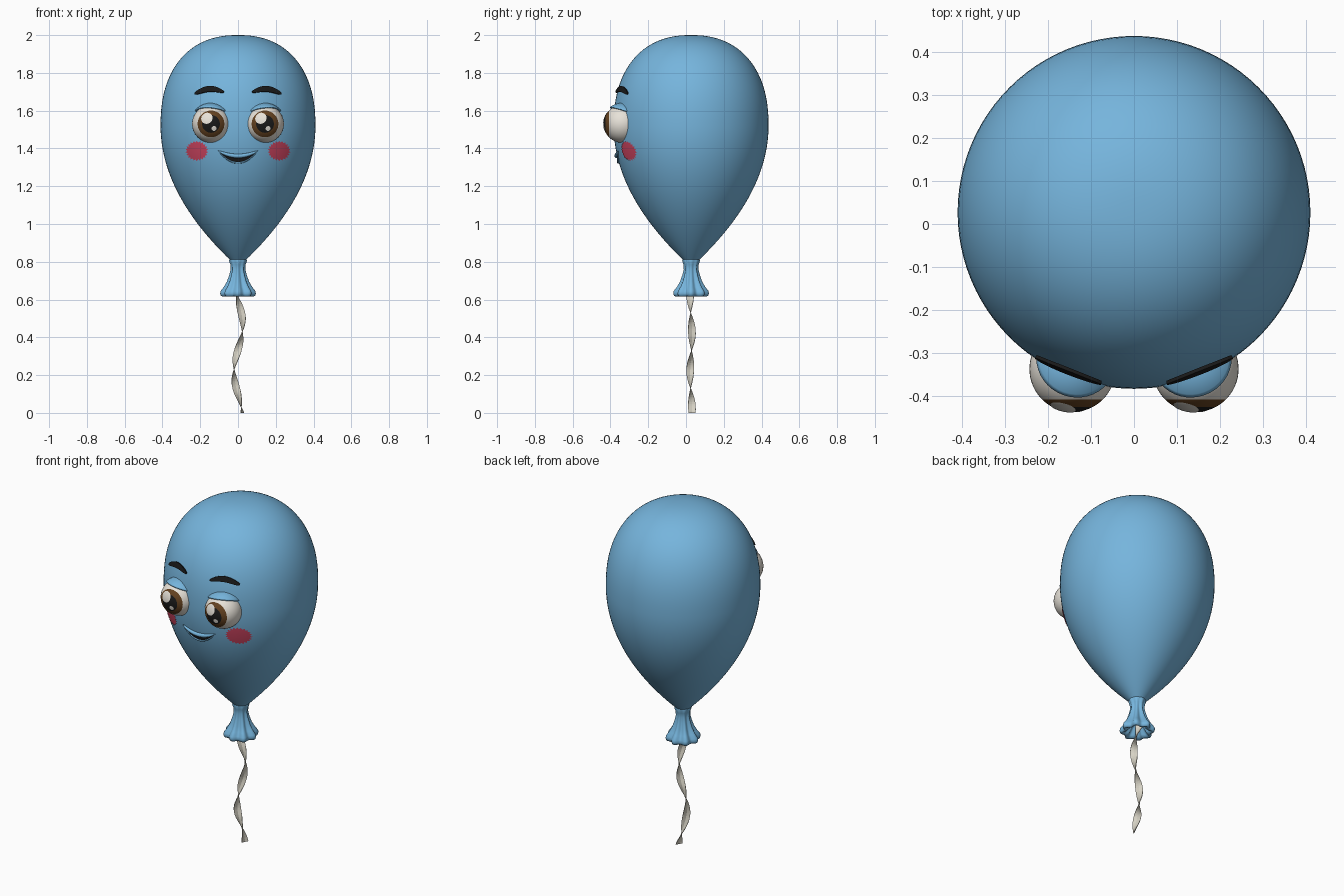
import bpy, bmesh, math
from mathutils import Vector

cube = bpy.data.objects.get("Cube")
if cube:
    bpy.data.objects.remove(cube)

CY = 0.027          # balloon axis in y
TAU = math.tau


def material(name, rgb):
    m = bpy.data.materials.new(name)
    m.use_nodes = True
    m.diffuse_color = (*rgb, 1)
    m.node_tree.nodes["Principled BSDF"].inputs["Base Color"].default_value = (*rgb, 1)
    return m


BLUE = material("sky_blue", (0.18, 0.46, 0.72))
BLACK = material("soft_black", (0.01, 0.01, 0.01))
BROWN = material("iris_brown", (0.13, 0.055, 0.015))
WHITE = material("eye_white", (0.8, 0.76, 0.69))
PINK = material("blush_pink", (0.62, 0.06, 0.12))
CREAM = material("ribbon_cream", (0.68, 0.65, 0.56))


def grid(name, rows, mat, closed=False, front=False, smooth=True, thick=0):
    """Skin rows of points into a surface; closed joins each row into a ring."""
    bm = bmesh.new()
    vs = [[bm.verts.new(p) for p in row] for row in rows]
    n = len(rows[0])
    for a, b in zip(vs, vs[1:]):
        for i in range(n if closed else n - 1):
            j = (i + 1) % n
            bm.faces.new((a[i], a[j], b[j], b[i]))
    bmesh.ops.remove_doubles(bm, verts=bm.verts, dist=1e-5)
    bmesh.ops.recalc_face_normals(bm, faces=bm.faces)
    bm.normal_update()
    if front and sum(f.normal.y for f in bm.faces) > 0:
        bmesh.ops.reverse_faces(bm, faces=bm.faces)
    me = bpy.data.meshes.new(name)
    bm.to_mesh(me)
    bm.free()
    me.materials.append(mat)
    ob = bpy.data.objects.new(name, me)
    bpy.context.collection.objects.link(ob)
    if smooth:
        me.shade_smooth()
    if thick:
        mod = ob.modifiers.new("thickness", "SOLIDIFY")
        mod.thickness = thick
        mod.offset = 0
    return ob


def balloon_radius(z):
    if z > 1.52:
        return 0.41 * max(0, 1 - ((z - 1.52) / 0.48) ** 2.3) ** (1 / 2.3)
    return 0.41 * (1 - ((1.52 - z) / 0.75) ** 2)


def on_balloon(x, z, lift):
    """Point on the front of the balloon, lifted off the skin."""
    r = balloon_radius(z) + lift
    return Vector((x, CY - math.sqrt(r * r - x * x), z))


def ring(r, z, n, lobes=0, amp=0):
    pts = []
    for i in range(n):
        a = TAU * i / n
        q = r * (1 + amp * math.cos(lobes * a))
        pts.append((q * math.cos(a), CY + q * math.sin(a), z))
    return pts


def cap(name, centre, axis, radius, angle, mat, thick=0):
    """Piece of a sphere around an axis."""
    rot = Vector(axis).to_track_quat("Z", "Y")
    rows = []
    for k in range(13):
        t = angle * k / 12
        rows.append([Vector(centre) + rot @ Vector((math.sin(t) * math.cos(a), math.sin(t) * math.sin(a),
                     math.cos(t))) * radius for a in (TAU * i / 40 for i in range(40))])
    ob = grid(name, rows, mat, closed=True, front=not thick, thick=thick)
    return ob


# Balloon body: rounded top, tapering to the neck
heights = [1.52 + 0.48 * math.sin(math.pi / 2 * k / 28) for k in range(28, 0, -1)]
heights += [1.52 - 0.71 * k / 36 for k in range(37)]
grid("balloon", [ring(balloon_radius(z), z, 96) for z in heights], BLUE, closed=True)

# Gathered neck with a fluted, hollow flare
neck = [(0.044, 0.815, 0), (0.046, 0.805, 0.03), (0.038, 0.785, 0.06), (0.036, 0.76, 0.08),
        (0.042, 0.73, 0.1), (0.053, 0.695, 0.11), (0.068, 0.665, 0.12), (0.083, 0.645, 0.11),
        (0.086, 0.632, 0.1), (0.082, 0.619, 0.1), (0.072, 0.616, 0.12), (0.055, 0.63, 0.14),
        (0.035, 0.66, 0.1), (0.0, 0.69, 0)]
grid("neck", [ring(r, z, 80, 8, a) for r, z, a in neck], BLUE, closed=True)

# Twisted ribbon
rows = []
for k in range(73):
    z = 0.68 * k / 72
    turn = math.pi / 2 + math.pi * (z - 0.03) / 0.2
    x = 0.002 + 0.023 * math.sin(TAU * (z - 0.34) / 0.5)
    y = CY + 0.005 * math.cos(TAU * z / 0.4)
    d = Vector((math.cos(turn), math.sin(turn), 0)) * 0.02
    c = Vector((x, y, z))
    rows.append([c - d, c, c + d])
grid("ribbon", rows, CREAM, smooth=False, thick=0.003)

for side, label in ((1, "left"), (-1, "right")):
    # Eyeball with its pole to the front; iris and pupil follow the rings
    centre = Vector((side * 0.143, -0.337, 1.53))
    bpy.ops.mesh.primitive_uv_sphere_add(segments=48, ring_count=32, radius=0.1,
                                         location=centre, rotation=(math.pi / 2, 0, 0))
    eye = bpy.context.object
    eye.name = label + "_eye"
    for m in (WHITE, BROWN, BLACK):
        eye.data.materials.append(m)
    for f in eye.data.polygons:
        a = math.degrees(f.center.normalized().angle(Vector((0, 0, 1))))
        f.material_index = 2 if a < 28 else 1 if a < 46 else 0
    eye.data.shade_smooth()

    # Glints sit on the same side of both eyes
    cap(label + "_large_glint", centre, (-0.022, -0.09, 0.03), 0.1015, 0.31, WHITE)
    cap(label + "_small_glint", centre, (0.016, -0.095, -0.024), 0.1015, 0.13, WHITE)

    # Upper eyelid
    cap(label + "_eyelid", centre, (-side * 0.12, 0.33, 0.93), 0.107, 0.98, BLUE, thick=0.008)

    # Eyebrow
    rows = []
    for k in range(17):
        u = k / 16
        x = side * (0.076 + 0.152 * u)
        z = 1.7 - 0.01 * u + 0.02 * math.sin(math.pi * u)
        h = 0.004 + 0.011 * math.sin(math.pi * u) ** 0.5
        rows.append([on_balloon(x, z + h * s, 0.013) for s in (-1, 0, 1)])
    grid(label + "_eyebrow", rows, BLACK, front=True, smooth=False, thick=0.008)

    # Blush with a ragged rim
    rows = []
    for k in range(6):
        row = []
        for i in range(44):
            a = TAU * i / 44
            q = k / 5 * (1 if i % 2 else 0.82)
            row.append(on_balloon(side * 0.218 + 0.061 * q * math.cos(a),
                                  1.387 + 0.054 * q * math.sin(a), 0.004))
        rows.append(row)
    grid(label + "_cheek", rows, PINK, closed=True, front=True)

# Mouth: dark crescent with lips above and below
span = [-1 + k / 12 for k in range(25)]
grid("mouth", [[on_balloon(0.1 * s, 1.387 - d * (1 - s * s), 0.004)
                for d in (0.03, 0.045, 0.06)] for s in span], BLACK, front=True)


def lip(name, drop, width):
    rows = []
    for s in span:
        c = on_balloon(0.105 * s, 1.387 - drop * (1 - s * s), 0.004)
        r = 0.001 + width * math.sqrt(max(0, 1 - s * s))
        rows.append([c + Vector((0, math.cos(a), math.sin(a))) * r
                     for a in (TAU * i / 12 for i in range(12))])
    grid(name, rows, BLUE, closed=True)


lip("upper_lip", 0.027, 0.01)
lip("lower_lip", 0.063, 0.004)
